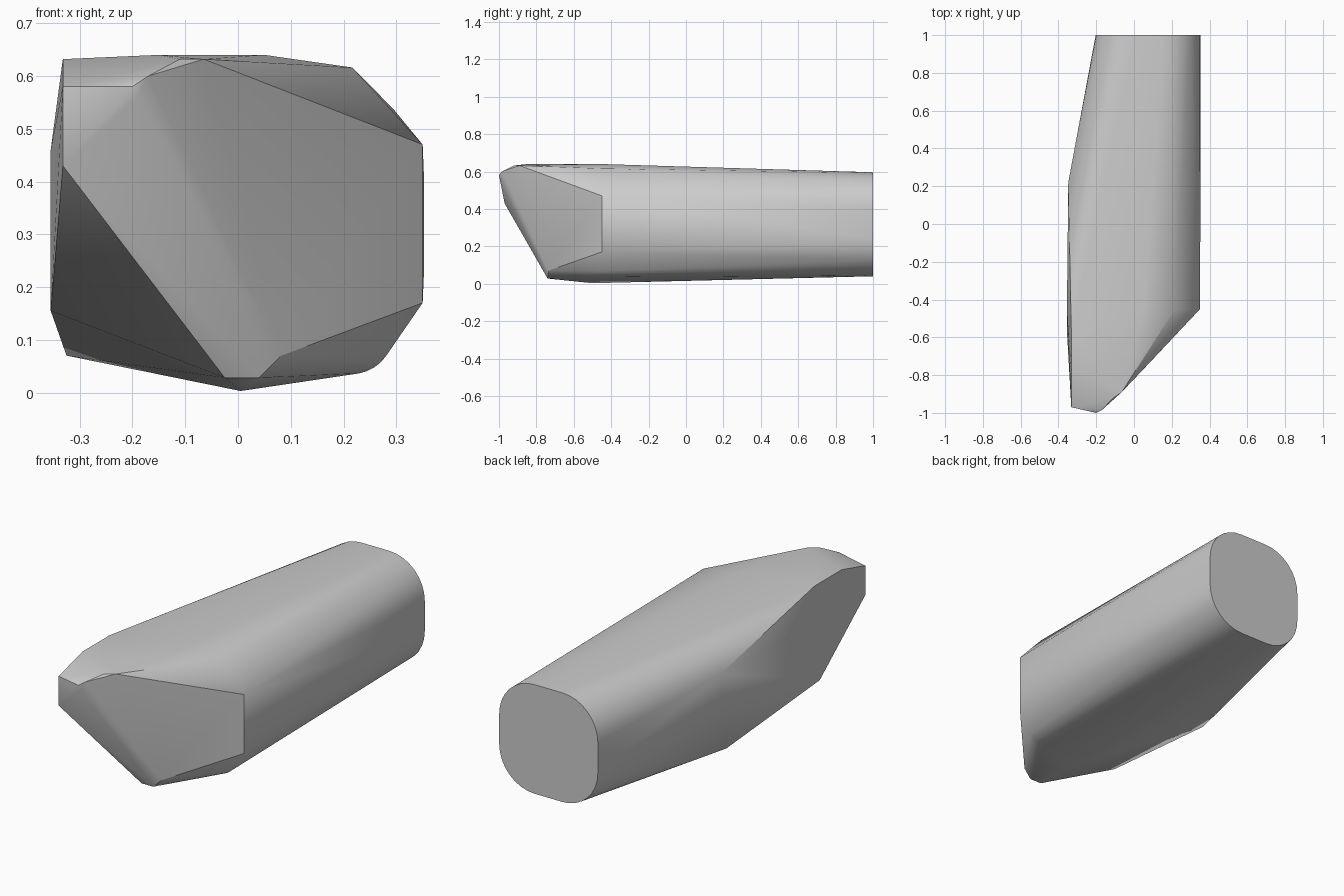
import bpy, bmesh
from math import sin, cos, pi, radians

cube = bpy.data.objects.get("Cube")
if cube:
    bpy.data.objects.remove(cube, do_unlink=True)

grey = bpy.data.materials.new("stone grey")
grey.use_nodes = True
colour = (0.6, 0.6, 0.6, 1)
grey.diffuse_color = colour
grey.node_tree.nodes["Principled BSDF"].inputs["Base Color"].default_value = colour


def arc(cx, cz, r, y, start, end, steps=8):
    """Points of a circular arc in an upright slice at depth y."""
    angles = [start + (end - start) * i / steps for i in range(steps + 1)]
    return [(cx + r * cos(a), y, cz + r * sin(a)) for a in angles]


# Flat back end: a square with generously rounded corners
points = []
for i, (sx, sz) in enumerate([(1, 1), (-1, 1), (-1, -1), (1, -1)]):
    points += arc(0.075 + sx * 0.078, 0.318 + sz * 0.078, 0.2, 1,
                  i * pi / 2, (i + 1) * pi / 2)

# Shoulder of the straight side, with its rounded lower corner
points += [(0.35, -0.45, 0.47), (0.35, -0.45, 0.17),
           (0.217, -0.45, 0.616), (0.05, -0.45, 0.64)]
points += arc(0.215, 0.115, 0.08, -0.45, -pi / 2, -pi / 5, 5)

# Broad cut on the opposite side
points += [(-0.348, 0.22, 0.485), (-0.355, -0.45, 0.46), (-0.332, -0.56, 0.632),
           (-0.332, -0.78, 0.632), (-0.355, -0.57, 0.155), (-0.325, 0.14, 0.07)]

# Slanted nose with a blunt tip
points += [(-0.332, -0.97, 0.58), (-0.332, -0.97, 0.43),
           (-0.2, -1, 0.58), (-0.19, -0.995, 0.56), (-0.17, -0.985, 0.6),
           (-0.11, -0.92, 0.632), (-0.065, -0.89, 0.632), (-0.15, -0.85, 0.64)]

# Keel below the nose
points += [(-0.025, -0.74, 0.028), (0.04, -0.74, 0.028),
           (0.082, -0.735, 0.07), (0.005, -0.5, 0.003)]

# Wrap the outline in one faceted shell
bm = bmesh.new()
for p in points:
    bm.verts.new(p)
hull = bmesh.ops.convex_hull(bm, input=bm.verts)
loose = {g for g in hull["geom_interior"] + hull["geom_unused"]
         if isinstance(g, bmesh.types.BMVert)}
bmesh.ops.delete(bm, geom=list(loose), context="VERTS")
bmesh.ops.dissolve_limit(bm, angle_limit=radians(1), verts=bm.verts, edges=bm.edges)
bmesh.ops.recalc_face_normals(bm, faces=bm.faces)

mesh = bpy.data.meshes.new("stone_shard")
bm.to_mesh(mesh)
bm.free()
mesh.materials.append(grey)
shard = bpy.data.objects.new("stone_shard", mesh)
bpy.context.collection.objects.link(shard)

# Soft facets, crisp breaks
bpy.ops.object.select_all(action="DESELECT")
shard.select_set(True)
bpy.context.view_layer.objects.active = shard
bpy.ops.object.shade_smooth_by_angle(angle=radians(30))
